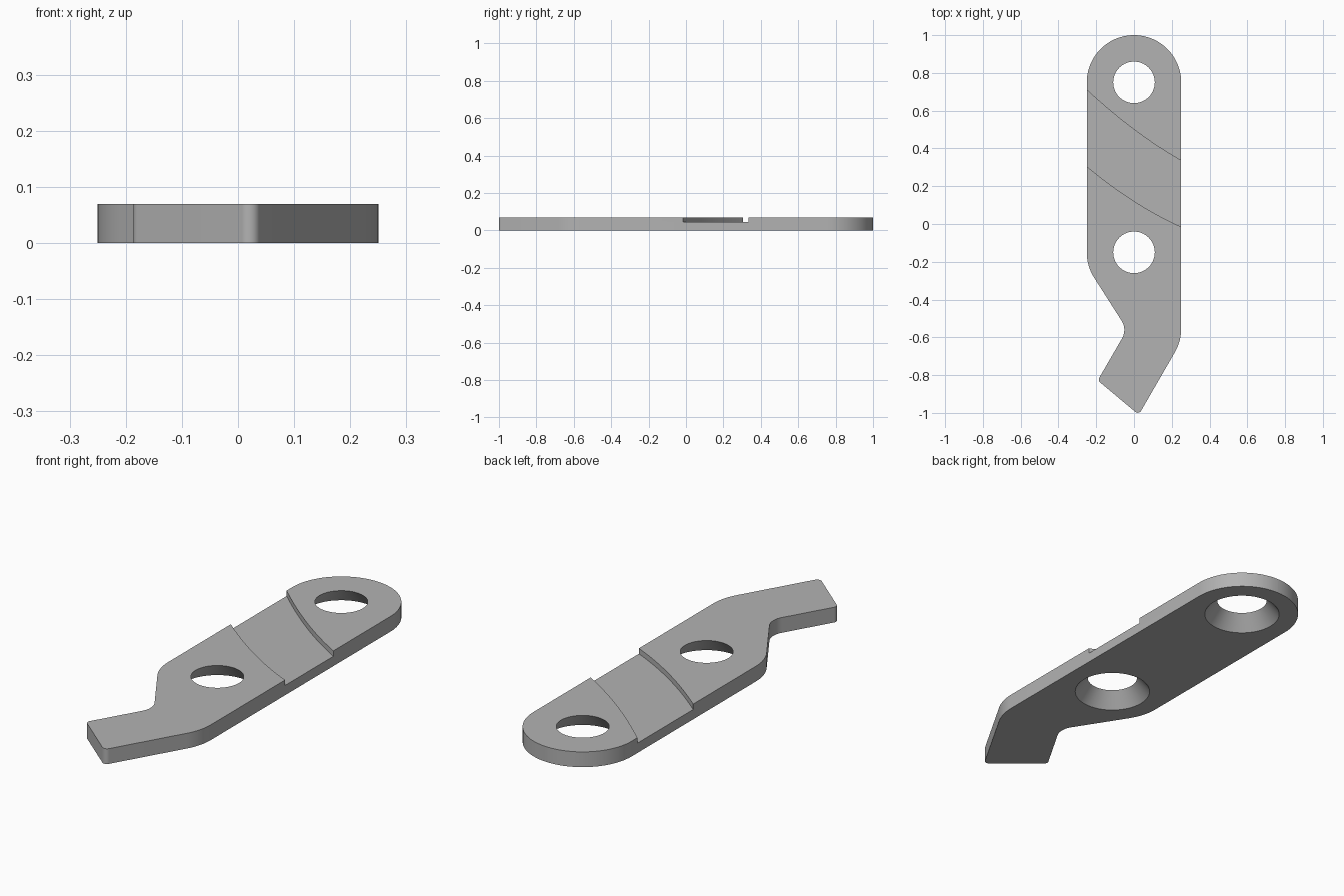
import bpy, bmesh, math
from mathutils import Vector

cube = bpy.data.objects.get("Cube")
if cube:
    bpy.data.objects.remove(cube, do_unlink=True)

THICK = 0.07
GROOVE_FLOOR = 0.045
HALF = 0.25


def fillet(corners):
    """Round each (x, y, radius) corner of a closed outline."""
    points = []
    for i, (x, y, r) in enumerate(corners):
        p = Vector((x, y))
        a = (Vector(corners[i - 1][:2]) - p).normalized()
        b = (Vector(corners[(i + 1) % len(corners)][:2]) - p).normalized()
        half = a.angle(b) / 2
        centre = p + (a + b).normalized() * (r / math.sin(half))
        start = p + a * (r / math.tan(half)) - centre
        end = p + b * (r / math.tan(half)) - centre
        turn = start.angle_signed(end)
        steps = max(4, round(abs(turn) / math.radians(4)))
        for k in range(steps + 1):
            ang = -turn * k / steps
            c, s = math.cos(ang), math.sin(ang)
            points.append(centre + Vector((start.x * c - start.y * s,
                                           start.x * s + start.y * c)))
    return points


def prism(name, outline, z0, z1):
    """Extrude a flat outline between two heights."""
    bm = bmesh.new()
    face = bm.faces.new([bm.verts.new((p[0], p[1], z0)) for p in outline])
    top = bmesh.ops.extrude_face_region(bm, geom=[face])["geom"]
    for v in top:
        if isinstance(v, bmesh.types.BMVert):
            v.co.z = z1
    bmesh.ops.remove_doubles(bm, verts=bm.verts, dist=1e-5)
    bmesh.ops.recalc_face_normals(bm, faces=bm.faces)
    mesh = bpy.data.meshes.new(name)
    bm.to_mesh(mesh)
    bm.free()
    obj = bpy.data.objects.new(name, mesh)
    bpy.context.collection.objects.link(obj)
    return obj


# Plate outline: round head, straight sides, bent tail
plate = prism("lever_plate", fillet([
    (HALF, 1, 0.2499), (-HALF, 1, 0.2499),
    (-HALF, -0.223, 0.25), (-0.036, -0.5585, 0.09),
    (-0.192, -0.828, 0.02), (0.0254, -1.01, 0.02),
    (HALF, -0.621, 0.25)]), 0, THICK)

cutters = []

# Countersunk holes, wider at the underside
for y in (0.75, -0.15):
    margin = 0.02
    slope = (0.166 - 0.11) / THICK
    bpy.ops.mesh.primitive_cone_add(
        vertices=72, radius1=0.166 + slope * margin, radius2=0.11 - slope * margin,
        depth=THICK + 2 * margin, location=(0, y, THICK / 2))
    cutters.append(bpy.context.object)


# Shallow curved groove crossing the top
def curved_edge(left, middle, right, xs):
    bend = (left + right) / 2 - middle
    return [(x, middle + (right - left) * x / (2 * HALF) + bend * (x / HALF) ** 2)
            for x in xs]


xs = [-0.3 + 0.025 * i for i in range(25)]
upper = curved_edge(0.71, 0.5, 0.335, xs)
lower = curved_edge(0.305, 0.121, -0.015, xs)
cutters.append(prism("groove_cutter", lower + upper[::-1], GROOVE_FLOOR, 0.2))

# Cut the plate and bake the result
for cutter in cutters:
    cutter.hide_render = True
    mod = plate.modifiers.new("cut", 'BOOLEAN')
    mod.operation = 'DIFFERENCE'
    mod.solver = 'EXACT'
    mod.object = cutter
bpy.context.view_layer.update()
baked = bpy.data.meshes.new_from_object(
    plate.evaluated_get(bpy.context.evaluated_depsgraph_get()))
plate.modifiers.clear()
plate.data = baked
for cutter in cutters:
    bpy.data.objects.remove(cutter, do_unlink=True)

# Plain grey metal
grey = bpy.data.materials.new("plain_grey")
grey.use_nodes = True
colour = (0.45, 0.45, 0.45, 1)
grey.diffuse_color = colour
grey.node_tree.nodes["Principled BSDF"].inputs["Base Color"].default_value = colour
plate.data.materials.clear()
plate.data.materials.append(grey)

bpy.ops.object.select_all(action='DESELECT')
plate.select_set(True)
bpy.context.view_layer.objects.active = plate
bpy.ops.object.shade_smooth_by_angle(angle=math.radians(25))
